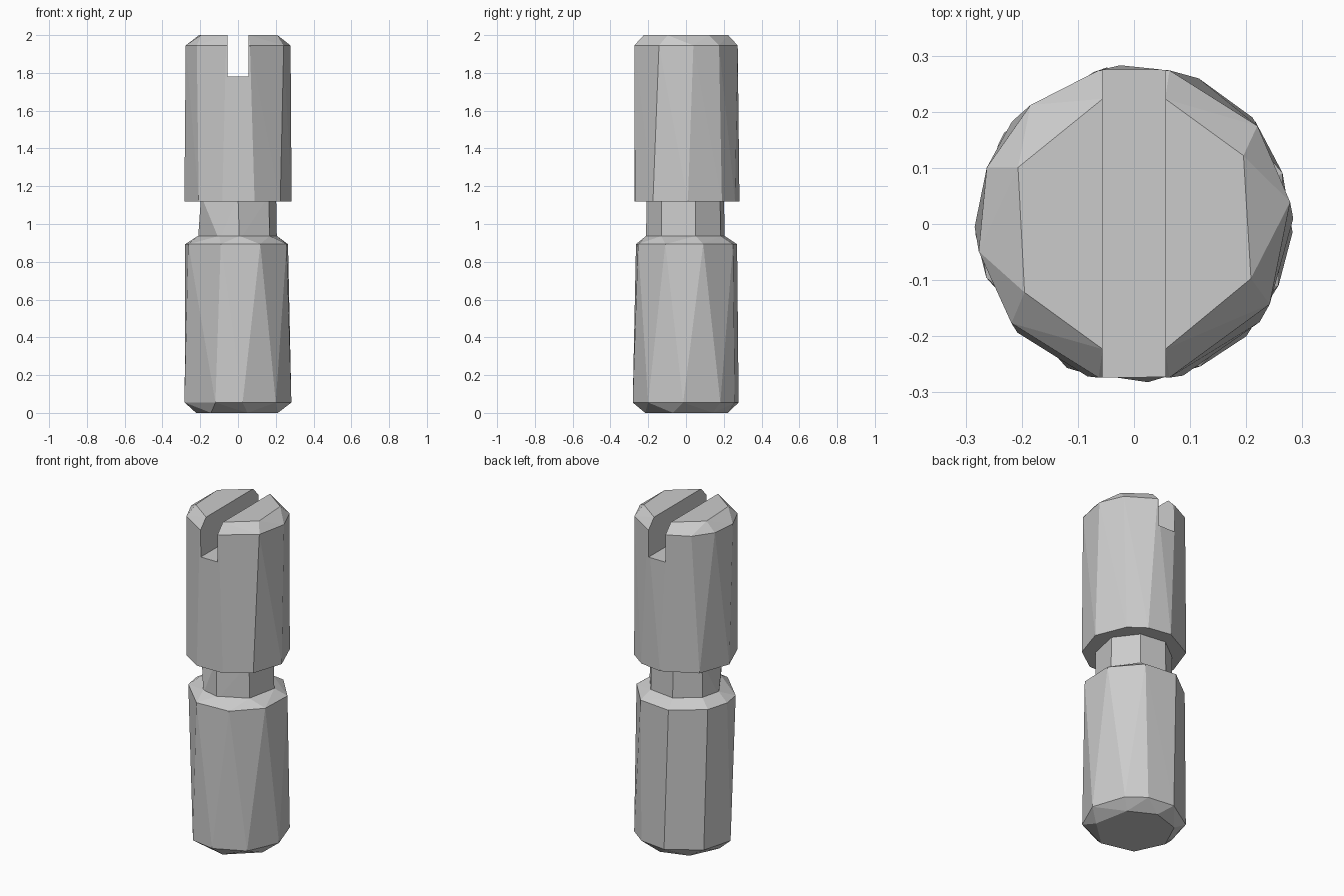
import bpy, bmesh
from math import radians, cos, sin

if "Cube" in bpy.data.objects:
    bpy.data.objects.remove(bpy.data.objects["Cube"])


def hull(name, rings):
    """Faceted solid wrapped around rings of (z, radius, angles in degrees)."""
    bm = bmesh.new()
    for z, r, angles in rings:
        for a in angles:
            bm.verts.new((r * cos(radians(a)), r * sin(radians(a)), z))
    bmesh.ops.convex_hull(bm, input=bm.verts[:])
    bmesh.ops.dissolve_limit(bm, angle_limit=radians(1),
                             verts=bm.verts[:], edges=bm.edges[:])
    bmesh.ops.recalc_face_normals(bm, faces=bm.faces[:])
    mesh = bpy.data.meshes.new(name)
    bm.to_mesh(mesh)
    bm.free()
    ob = bpy.data.objects.new(name, mesh)
    bpy.context.collection.objects.link(ob)
    return ob


def combine(target, other, operation):
    mod = target.modifiers.new(operation.lower(), 'BOOLEAN')
    mod.operation = operation
    mod.solver = 'EXACT'
    mod.object = other
    bpy.context.view_layer.objects.active = target
    bpy.ops.object.modifier_apply(modifier=mod.name)
    bpy.data.objects.remove(other)


# Lower barrel with chamfered foot and shoulder
neck_low = [-178, -118, -88, -38, 14, 60, 105, 150]
pin = hull("slotted_pin", [
    (0.0, 0.222, [-130, -77, -18, 40, 85, 130, 180]),
    (0.055, 0.283, [-176, -115, -85, -45, -3, 40, 66, 100, 145]),
    (0.893, 0.28, [-160, -109, -65, -23, 19, 63, 105, 150, 178]),
    (0.937, 0.212, neck_low)])

# Upper barrel with chamfered top
head = hull("head", [
    (1.12, 0.284, [-137, -107, -72, -38, 2, 42, 66, 95, 140, 181]),
    (1.945, 0.281, [77, 38.5, 8, -30.6, -77, -103, -141, -170, 159, 131, 103]),
    (2.0, 0.23, [76, 32, -25, -76, -104, -148, 154, 104])])

# Screwdriver slot
bpy.ops.mesh.primitive_cube_add(size=1, location=(0, 0, 1.98))
slot = bpy.context.object
slot.name = "slot_cutter"
slot.scale = (0.112, 1, 0.4)
slot.hide_render = True
combine(head, slot, 'DIFFERENCE')

# Narrow neck joining the two barrels
neck = hull("neck", [
    (0.915, 0.212, neck_low),
    (1.15, 0.208, [-160, -90, -38, 14, 60, 105, 150])])
combine(pin, neck, 'UNION')
combine(pin, head, 'UNION')
